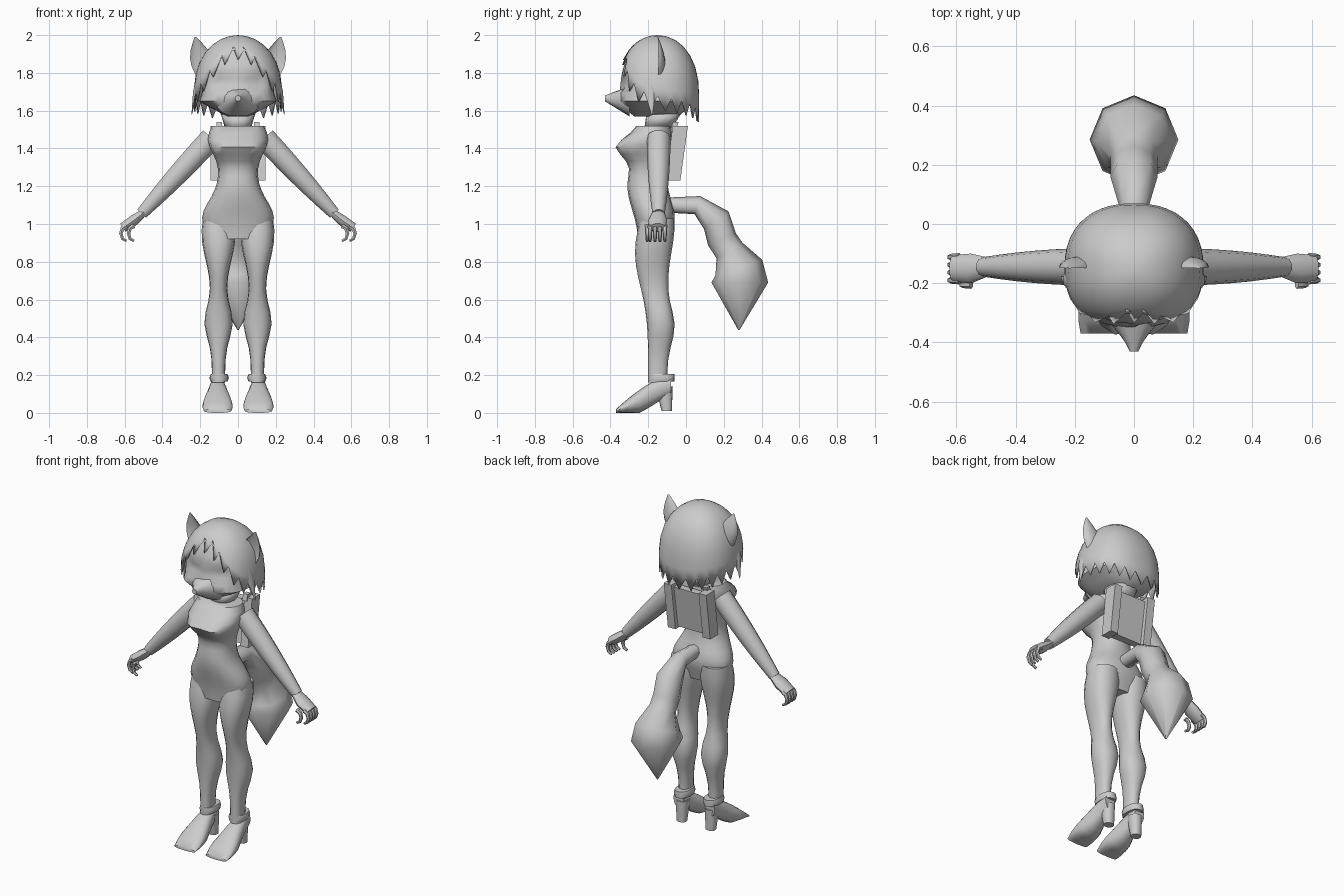
import bpy, bmesh
from math import sin, cos, pi, exp, copysign, radians
from mathutils import Vector

cube = bpy.data.objects.get("Cube")
if cube:
    bpy.data.objects.remove(cube)

grey = (0.6, 0.6, 0.6, 1)
mat = bpy.data.materials.new("plain grey")
mat.use_nodes = True
mat.diffuse_color = grey
mat.node_tree.nodes["Principled BSDF"].inputs["Base Color"].default_value = grey


def loft(name, rings, caps=True, angle=50):
    """Skin a list of equal-length point rings and shade it."""
    bm = bmesh.new()
    rows = [[bm.verts.new(point) for point in ring] for ring in rings]
    count = len(rows[0])
    for lower, upper in zip(rows, rows[1:]):
        for i in range(count):
            j = (i + 1) % count
            bm.faces.new((lower[i], lower[j], upper[j], upper[i]))
    if caps:
        bm.faces.new(rows[0])
        bm.faces.new(rows[-1])
    bmesh.ops.remove_doubles(bm, verts=bm.verts, dist=1e-5)
    bmesh.ops.recalc_face_normals(bm, faces=bm.faces)
    for face in bm.faces:
        face.smooth = True
    for edge in bm.edges:
        if len(edge.link_faces) == 2 and edge.calc_face_angle(0) > radians(angle):
            edge.smooth = False
    mesh = bpy.data.meshes.new(name)
    bm.to_mesh(mesh)
    bm.free()
    mesh.materials.append(mat)
    obj = bpy.data.objects.new(name, mesh)
    bpy.context.collection.objects.link(obj)
    return obj


def steps(count, start=0, end=1):
    """Evenly spaced values, both ends included."""
    return [start + (end - start) * i / count for i in range(count + 1)]


def bump(value, centre, spread):
    """Soft swelling that is one at its centre."""
    return exp(-((value - centre) / spread) ** 2)


def rounded(value, power):
    return copysign(abs(value) ** (2 / power), value)


def oval(z, half_width, front, back, x=0, count=16, power=2.3):
    """Horizontal ring given by its half width, front and back."""
    middle, depth = (front + back) / 2, (back - front) / 2
    angles = [2 * pi * i / count for i in range(count)]
    return [Vector((x + half_width * rounded(sin(a), power),
                    middle - depth * rounded(cos(a), power), z)) for a in angles]


def upright(y, half_width, bottom, top, x=0):
    """Ring that faces forward, for parts that run along y."""
    return [Vector((p.x, y, -p.y)) for p in oval(0, half_width, -top, -bottom, x)]


def tube(name, path, side, count=10, flat=1.0):
    """Round part along (x, y, z, radius) points, flattened across the side axis."""
    points = [Vector(p[:3]) for p in path]
    last = len(points) - 1
    rings = []
    for i, centre in enumerate(points):
        along = (points[min(i + 1, last)] - points[max(i - 1, 0)]).normalized()
        u = Vector(side)
        u = (u - along * u.dot(along)).normalized()
        v = along.cross(u) * flat
        angles = [2 * pi * k / count for k in range(count)]
        rings.append([centre + (u * cos(a) + v * sin(a)) * path[i][3] for a in angles])
    return loft(name, rings)


def block(name, x, half_width, bottom, top, front, back, lean=.04):
    """Box whose upper end leans backward."""
    left, right = x - half_width, x + half_width
    return loft(name, [[(left, front + shift, z), (right, front + shift, z),
                        (right, back + shift, z), (left, back + shift, z)]
                       for z, shift in ((bottom, 0), (top, lean))], angle=30)


def dome(z):
    """Relative girth of the skull at a height."""
    rise = max(0, z - 1.66) / .34
    return max(0, 1 - rise ** 2.5) ** .5


# Torso: hips, waist and chest, parted slightly down the chest
rings = []
for z in steps(16, .92, 1.52):
    width = .1 + .09 * bump(z, 1.03, .13) + .06 * bump(z, 1.45, .1)
    front = -.25 - .06 * bump(z, 1.2, .17) - .12 * bump(z, 1.41, .07)
    back = -.1 + .04 * bump(z, 1.05, .1) + .03 * bump(z, 1.45, .1)
    ring = oval(z, width, front, back)
    if front < -.34:
        ring[0].y += .015
    rings.append(ring)
loft("torso", rings)
loft("neck", [oval(z, .06, -.2, -.09) for z in (1.5, 1.6)])
collar = loft("collar", [oval(1.51, .07, -.22, -.07), oval(1.58, .09, -.21, -.03)], caps=False)
collar.modifiers.new("thickness", 'SOLIDIFY').thickness = .008

# Head with a narrow chin, flared cheeks and sunken eye sockets
rings = []
for z in steps(9, 1.57, 1.93):
    jaw = min(1, .3 + (z - 1.57) * 10)
    girth = dome(z)
    depth = girth * jaw ** .4
    width = .19 * girth * jaw + .015 * bump(z, 1.65, .03)
    ring = oval(z, width, -.15 - .2 * depth, -.15 + .18 * depth, count=28, power=2.6)
    for p in ring:
        if 1.7 < z < 1.8 and p.y < -.2 and .04 < abs(p.x) < .15:
            p.y += .025
    rings.append(ring)
loft("head", rings)
loft("muzzle", [upright(-.3 - .13 * t, .015 + .1 * (1 - t) ** 1.3, 1.57 + .08 * t, 1.73 - .05 * t)
                for t in steps(5)])

# Hair shell: short fringe, long back, jagged hem
locks = 44
rings = []
for t in steps(8):
    ring = []
    for i in range(locks):
        turn = 2 * pi * i / locks
        turn = min(turn, 2 * pi - turn)
        hem = 1.62 + .28 * bump(turn, 0, .9) - .05 * bump(turn, pi, .8)
        if t == 1:
            hem += .045 if i % 2 else -.03
        z = 2 + (hem - 2) * t * t
        girth = dome(z)
        ring.append(oval(z, .235 * girth, -.15 - .22 * girth, -.15 + .22 * girth, count=locks)[i])
    rings.append(ring)
hair = loft("hair", rings, caps=False)
hair.modifiers.new("thickness", 'SOLIDIFY').thickness = .008

# Tail with a full pointed brush
tail_path = ((-.1, 1.1, .04), (.06, 1.1, .05), (.16, 1.02, .08), (.19, .92, .08),
             (.23, .86, .08), (.28, .77, .13), (.285, .69, .15), (.28, .44, .004))
tube("tail", [(0, y, z, radius) for y, z, radius in tail_path], (1, 0, 0), count=8)

# Backpack: sunken panel between two posts
block("pack_panel", 0, .11, 1.24, 1.5, -.1, -.055)

for s, side in ((1, "left"), (-1, "right")):
    block(side + "_pack_post", s * .12, .026, 1.23, 1.52, -.11, -.03)
    block(side + "_pack_knob", s * .1, .015, 1.5, 1.54, -.08, -.05, lean=.01)

    # Leg: full thigh, narrow knee, rounded calf
    rings = []
    for z in steps(14, .16, 1.03):
        width = .035 + .055 * bump(z, .95, .2) + .04 * bump(z, .48, .12)
        front = -.2 - .07 * bump(z, .85, .25)
        back = -.1 + .04 * bump(z, 1, .2) + .04 * bump(z, .46, .13)
        rings.append(oval(z, width, front, back, x=s * .103))
    loft(side + "_leg", rings)

    # Heeled shoe with ankle cuff
    loft(side + "_shoe", [upright(-.08 - .29 * t, .03 + .05 * bump(t, .8, .5),
                                  max(0, .1 - .18 * t), .2 - .18 * t ** 1.5, x=s * .108)
                          for t in steps(7)])
    loft(side + "_heel", [oval(0.01, .03, -.13, -.075, x=s * .1),
                          oval(.14, .038, -.16, -.07, x=s * .1)])
    loft(side + "_ankle_cuff", [oval(.185 + .02 * k, .052 - .008 * abs(k), -.2, -.06, x=s * .1)
                                for k in (-1, 0, 1)])

    # Arm tapering to the wrist, then a flat palm
    tube(side + "_arm", [(s * (.14 + .37 * t), -.145, 1.455 - .4 * t, .033 + .03 * (1 - t * t))
                         for t in steps(6)], (0, 1, 0))
    tube(side + "_palm", [(s * .5, -.145, 1.06, .034), (s * .55, -.15, 1.02, .05),
                          (s * .61, -.15, .98, .045)], (0, 1, 0), flat=.6)

    # Curled fingers and thumb
    digits = [("finger_%d" % k, .59, -.19 + .026 * k) for k in range(4)]
    for part, x, y in digits + [("thumb", .55, -.205)]:
        tube(side + "_" + part, [(s * (x + .03 * sin(a)), y, .95 + .04 * cos(a), .014 - .002 * a)
                                 for a in steps(4, 0, pi)], (0, 1, 0), count=6)

    # Cupped ear: rounded behind, hollow in front
    rings = []
    for t in steps(6):
        width = .068 * sin(pi * (.25 + .73 * t))
        ring = oval(1.76 + .23 * t, width, -.5 * width, .6 * width, x=s * (.155 + .07 * t), power=2)
        for p in ring:
            p.y = (p.y if p.y > 0 else -.7 * p.y) - .15
        rings.append(ring)
    loft(side + "_ear", rings)

    # Loose lock hanging before the ear
    tube(side + "_hair_lock", [(s * .2, -.2, 1.8, .03), (s * .225, -.19, 1.7, .03),
                               (s * .245, -.18, 1.58, .003)], (0, 1, 0), count=6, flat=.5)
